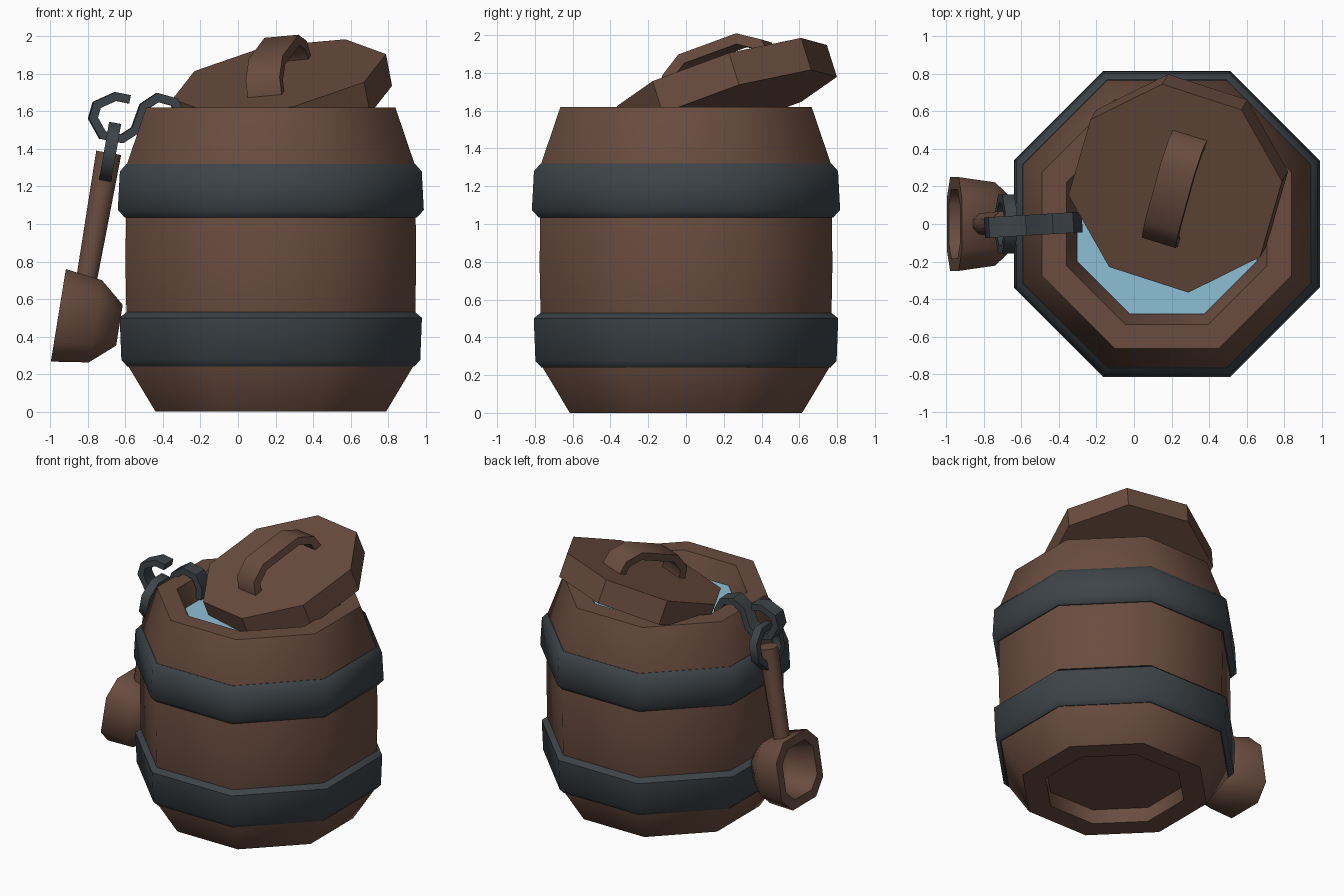
import bpy, bmesh, math
from mathutils import Matrix, Vector

if "Cube" in bpy.data.objects:
    bpy.data.objects.remove(bpy.data.objects["Cube"])


def material(name, rgb):
    m = bpy.data.materials.new(name)
    m.diffuse_color = (*rgb, 1)
    m.use_nodes = True
    m.node_tree.nodes["Principled BSDF"].inputs["Base Color"].default_value = m.diffuse_color
    return m


WOOD = material("brown wood", (0.144, 0.073, 0.050))
IRON = material("dark iron", (0.047, 0.057, 0.065))
WATER = material("pale blue water", (0.27, 0.52, 0.67))
K = 1 / math.cos(math.pi / 8)  # octagon apothem to corner radius


def finish(name, bm, mat, matrix=Matrix(), angle=46):
    bmesh.ops.recalc_face_normals(bm, faces=bm.faces)
    bm.transform(matrix)
    me = bpy.data.meshes.new(name)
    bm.to_mesh(me)
    bm.free()
    me.materials.append(mat)
    ob = bpy.data.objects.new(name, me)
    bpy.context.collection.objects.link(ob)
    if angle:
        bpy.ops.object.select_all(action='DESELECT')
        ob.select_set(True)
        bpy.context.view_layer.objects.active = ob
        bpy.ops.object.shade_smooth_by_angle(angle=math.radians(angle))
    return ob


def loft(name, rings, mat, matrix=Matrix(), loop=False, angle=46):
    """Skin rings of points; loop joins last to first, otherwise ends are capped."""
    bm = bmesh.new()
    vs = [[bm.verts.new(p) for p in r] for r in rings]
    n = len(vs[0])
    for i in range(len(vs) if loop else len(vs) - 1):
        a, b = vs[i], vs[(i + 1) % len(vs)]
        for j in range(n):
            k = (j + 1) % n
            bm.faces.new((a[j], a[k], b[k], b[j]))
    if not loop:
        bm.faces.new(vs[0])
        bm.faces.new(vs[-1])
    return finish(name, bm, mat, matrix, angle)


def octagon(r, z, turn=math.pi / 8):
    return [(r * math.cos(turn + i * math.pi / 4), r * math.sin(turn + i * math.pi / 4), z)
            for i in range(8)]


def lathe(name, profile, mat, loop=False):
    return loft(name, [octagon(a * K, z) for a, z in profile], mat,
                Matrix.Translation((0.175, 0, 0)), loop)


def ribbon(name, path, thick, width, mat, matrix, closed=False):
    """Flat strip following a path in local x/z, with its width along local y."""
    pts = [Vector(p) for p in path]
    n, rings = len(pts), []
    for i, p in enumerate(pts):
        a = pts[(i - 1) % n] if closed or i else p
        b = pts[(i + 1) % n] if closed or i < n - 1 else p
        d0 = (p - a) if (p - a).length else (b - p)
        d1 = (b - p) if (b - p).length else (p - a)
        d0.normalize()
        d1.normalize()
        t = (d0 + d1).normalized()
        off = Vector((-t.y, t.x)) * (thick / 2 / max(t.dot(d0), 0.5))
        o, q, w = p + off, p - off, width / 2
        rings.append([(o.x, -w, o.y), (o.x, w, o.y), (q.x, w, q.y), (q.x, -w, q.y)])
    return loft(name, rings, mat, matrix, closed)


def frame(x, z, origin):
    x, z = Vector(x).normalized(), Vector(z).normalized()
    y = z.cross(x).normalized()
    x = y.cross(z)
    return Matrix.Translation(origin) @ Matrix((x, y, z)).transposed().to_4x4()


# Barrel body with open top and recessed base
lathe("barrel_body", [(0.46, 0.11), (0.46, 0), (0.615, 0), (0.765, 0.25), (0.775, 0.78),
                      (0.77, 1.31), (0.665, 1.62), (0.535, 1.62), (0.48, 1.46)], WOOD)
lathe("water", [(0.475, 1.44), (0.48, 1.48)], WATER)

# Iron hoops
lathe("lower_hoop", [(0.74, 0.24), (0.765, 0.24), (0.797, 0.275), (0.806, 0.50),
                     (0.77, 0.53), (0.74, 0.53)], IRON, True)
lathe("upper_hoop", [(0.74, 1.035), (0.78, 1.035), (0.816, 1.075), (0.805, 1.28),
                     (0.77, 1.32), (0.74, 1.32)], IRON, True)

# Tilted lid and its arched handle
up, mid = (-0.19, -0.315, 1), (0.22, 0.19, 1.786)
loft("lid", [octagon(0.583, -0.18, 0), octagon(0.583, 0, 0)], WOOD,
     frame((0.567, 0.037, 0.119), up, mid), angle=30)
ribbon("lid_handle", [(-0.285, -0.01), (-0.265, 0.075), (-0.16, 0.142), (0.16, 0.142),
                      (0.265, 0.075), (0.285, -0.01)], 0.055, 0.19, WOOD,
       frame((0.154, 0.559, 0.205), up, mid))

# S-shaped hook over the rim
ribbon("rim_hook", [(-.58, 1.665), (-.655, 1.68), (-.755, 1.635), (-.775, 1.565),
                    (-.725, 1.475), (-.62, 1.455), (-.55, 1.50), (-.505, 1.625),
                    (-.43, 1.675), (-.34, 1.65), (-.30, 1.57), (-.305, 1.49)],
       0.045, 0.11, IRON,
       Matrix.Translation((0, 0.027, 0)) @ Matrix.Rotation(0.059, 4, 'Z'))

# Ladle ring and shaft
axis = (0.172, 0, 0.985)
ring = [(x, y) for x, y, z in octagon(0.145, 0)]
ribbon("ladle_ring", ring, 0.045, 0.065, IRON, frame((0, 1, 0), axis, (-0.682, 0, 1.385)), True)
loft("ladle_shaft", [octagon(0.06, 0), octagon(0.073, 0.70)], WOOD,
     frame((1, 0, 0), axis, (-0.81, 0, 0.69)))


# Ladle bowl, opening outwards
def rounded(r, z):
    c = r * 0.56
    return [(r, -c, z), (r, c, z), (c, r, z), (-c, r, z),
            (-r, c, z), (-r, -c, z), (-c, -r, z), (c, -r, z)]


loft("ladle_bowl", [rounded(0.11, 0.25), rounded(0.155, 0.18), rounded(0.185, 0),
                    rounded(0.25, 0), rounded(0.222, 0.2), rounded(0.11, 0.33)], WOOD,
     frame((0, 1, 0), (0.987, 0, -0.16), (-0.958, 0, 0.513)), angle=60)
